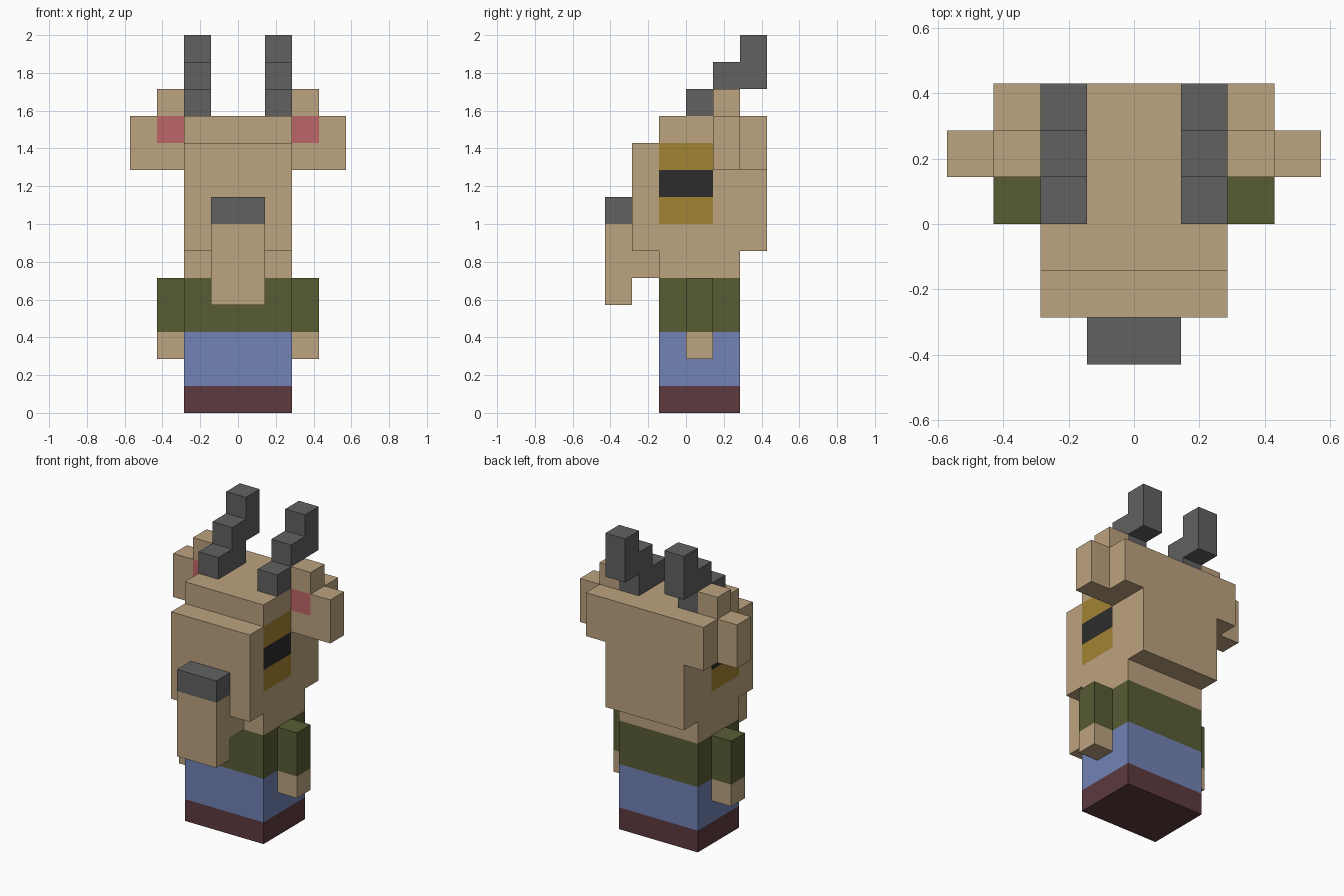
import bpy, bmesh
from mathutils import Vector

U = 2 / 14  # one block of the voxel grid

if "Cube" in bpy.data.objects:
    bpy.data.objects.remove(bpy.data.objects["Cube"], do_unlink=True)


def material(name, rgb):
    lin = [(c / 255 / 12.92) if c < 11 else ((c / 255 + 0.055) / 1.055) ** 2.4 for c in rgb]
    m = bpy.data.materials.new(name)
    m.use_nodes = True
    m.diffuse_color = (*lin, 1)
    m.node_tree.nodes["Principled BSDF"].inputs["Base Color"].default_value = (*lin, 1)
    return m


MATS = {
    "tan_fur": material("tan_fur", (188, 163, 127)),
    "horn_grey": material("horn_grey", (97, 97, 97)),
    "green_shirt": material("green_shirt", (88, 92, 52)),
    "blue_trousers": material("blue_trousers", (114, 131, 182)),
    "brown_shoes": material("brown_shoes", (92, 58, 62)),
    "gold_eye": material("gold_eye", (163, 131, 51)),
    "black_pupil": material("black_pupil", (44, 44, 44)),
    "pink_inner_ear": material("pink_inner_ear", (190, 102, 104)),
}


def rect(a0, b0, a1, b1):
    return [(a0, b0), (a1, b0), (a1, b1), (a0, b1)]


def prism(name, axis, profile, lo, hi, colours, cuts=(), rule=None, mirror=False):
    """Extrude a profile along x (points are y, z) or y (points are x, z), in blocks.
    cuts are (axis index, position); rule(centre, normal) picks a colour name."""
    bm = bmesh.new()
    place = (lambda p: (lo, p[0], p[1])) if axis == 0 else (lambda p: (p[0], lo, p[1]))
    face = bm.faces.new([bm.verts.new(place(p)) for p in profile])
    new = bmesh.ops.extrude_face_region(bm, geom=[face])["geom"]
    shift = Vector((0, 0, 0))
    shift[axis] = hi - lo
    bmesh.ops.translate(bm, vec=shift, verts=[g for g in new if isinstance(g, bmesh.types.BMVert)])
    for ax, pos in cuts:
        n = Vector((0, 0, 0))
        n[ax] = 1
        bmesh.ops.bisect_plane(bm, geom=bm.verts[:] + bm.edges[:] + bm.faces[:],
                               dist=1e-4, plane_co=n * pos, plane_no=n)
    bmesh.ops.recalc_face_normals(bm, faces=bm.faces[:])
    bm.normal_update()
    if rule:
        for f in bm.faces:
            f.material_index = colours.index(rule(f.calc_center_median(), f.normal))
    bmesh.ops.scale(bm, vec=(U, U, U), verts=bm.verts[:])
    me = bpy.data.meshes.new(name)
    bm.to_mesh(me)
    bm.free()
    for c in colours:
        me.materials.append(MATS[c])
    ob = bpy.data.objects.new(name, me)
    bpy.context.collection.objects.link(ob)
    if mirror:
        mod = ob.modifiers.new("Mirror", "MIRROR")
        mod.use_axis[0] = True
        mod.use_mirror_merge = False
    return ob


# Body column: shoes, trousers, shirt and neck in height bands
def body_rule(c, n):
    if c.z < 1:
        return "brown_shoes"
    if c.z < 3:
        return "blue_trousers"
    return "green_shirt" if c.z < 5 else "tan_fur"


prism("body", 0, rect(-1, 0, 2, 6), -2, 2,
      ["tan_fur", "green_shirt", "blue_trousers", "brown_shoes"],
      [(2, 1), (2, 3), (2, 5)], body_rule)

# Arms: sleeve above, bare hand below
prism("arms", 0, rect(0, 2, 1, 5), 2, 3, ["tan_fur", "green_shirt"], [(2, 3)],
      lambda c, n: "green_shirt" if c.z > 3 else "tan_fur", mirror=True)


# Skull with the eyes cut into its sides
def eye_rule(c, n):
    if abs(n.x) > 0.9 and -1 < c.y < 1 and 7 < c.z < 10:
        return "black_pupil" if 8 < c.z < 9 else "gold_eye"
    return "tan_fur"


prism("skull", 0, rect(-2, 6, 3, 10), -2, 2, ["tan_fur", "gold_eye", "black_pupil"],
      [(1, -1), (1, 1), (2, 7), (2, 8), (2, 9)], eye_rule)
prism("crown", 0, rect(-1, 10, 3, 11), -2, 2, ["tan_fur"])

# Snout with drooping chin and grey nose
prism("snout", 0, [(-3, 4), (-2, 4), (-2, 5), (-1, 5), (-1, 6), (-2, 6), (-2, 7), (-3, 7)],
      -1, 1, ["tan_fur"])
prism("nose", 0, rect(-3, 7, -2, 8), -1, 1, ["horn_grey"])

# Ears: pink inner patch on the front face
prism("ears", 1, [(2, 9), (4, 9), (4, 11), (3, 11), (3, 12), (2, 12)], 1, 2,
      ["tan_fur", "pink_inner_ear"], [(0, 3), (2, 10), (2, 11)],
      lambda c, n: "pink_inner_ear" if n.y < -0.9 and c.x < 3 and 10 < c.z < 11 else "tan_fur",
      mirror=True)
prism("ear_backs", 0, rect(2, 9, 3, 11), 2, 3, ["tan_fur"], mirror=True)

# Stepped horns sweeping up and back
prism("horns", 0, [(0, 11), (2, 11), (2, 12), (3, 12), (3, 14), (2, 14), (2, 13),
                   (1, 13), (1, 12), (0, 12)], 1, 2, ["horn_grey"], mirror=True)
